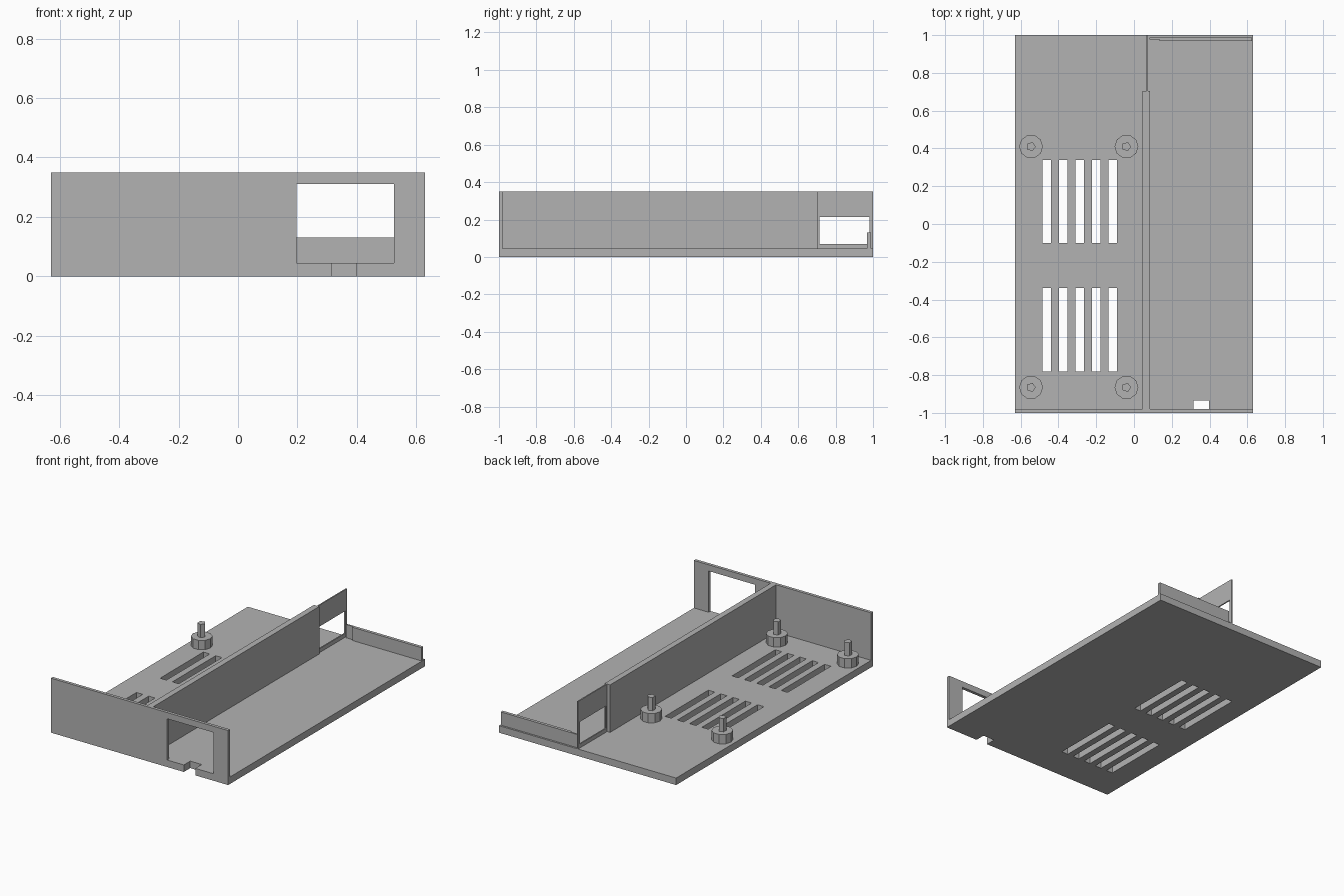
import bpy
from mathutils import Vector

default = bpy.data.objects.get("Cube")
if default:
    bpy.data.objects.remove(default, do_unlink=True)

grey = bpy.data.materials.new("plain grey")
grey.use_nodes = True
grey.diffuse_color = (0.45, 0.45, 0.45, 1)
grey.node_tree.nodes["Principled BSDF"].inputs["Base Color"].default_value = (0.45, 0.45, 0.45, 1)


def finish(obj, name):
    obj.name = obj.data.name = name
    obj.data.materials.append(grey)
    return obj


def box(name, x, y, z):
    """Box from three (low, high) ranges."""
    bpy.ops.mesh.primitive_cube_add(size=1)
    obj = bpy.context.object
    low, high = Vector((x[0], y[0], z[0])), Vector((x[1], y[1], z[1]))
    for v in obj.data.vertices:
        v.co = [low[i] + (v.co[i] + 0.5) * (high[i] - low[i]) for i in range(3)]
    return finish(obj, name)


def cylinder(name, sides, radius, x, y, z0, z1):
    bpy.ops.mesh.primitive_cylinder_add(vertices=sides, radius=radius, depth=z1 - z0,
                                        location=(x, y, (z0 + z1) / 2))
    obj = bpy.context.object
    # turn a corner towards +x
    obj.rotation_euler.z = -1.5707963
    return finish(obj, name)


def cut(target, *ranges):
    """Cut a box-shaped opening and discard the cutter."""
    cutter = box("cutter", *ranges)
    cutter.hide_render = True
    mod = target.modifiers.new("opening", 'BOOLEAN')
    mod.operation, mod.solver, mod.object = 'DIFFERENCE', 'EXACT', cutter
    bpy.context.view_layer.objects.active = target
    bpy.ops.object.modifier_apply(modifier=mod.name)
    bpy.data.objects.remove(cutter, do_unlink=True)


W, FLOOR, TOP = 0.63, 0.045, 0.35

# floor plate with two banks of vent slots
floor = box("floor_plate", (-W, W), (-0.98, 1), (0, FLOOR))
for y0 in (-0.78, -0.1):
    for i in range(5):
        x0 = -0.484 + i * 0.0875
        cut(floor, (x0, x0 + 0.045), (y0, y0 + 0.44), (-0.1, 0.1))

# front wall with socket opening
wall = box("front_wall", (-W, W), (-1, -0.98), (0, TOP))
cut(wall, (0.197, 0.525), (-1.1, -0.9), (FLOOR, 0.31))

# cable notch through wall and floor
for part in (floor, wall):
    cut(part, (0.315, 0.397), (-1.1, -0.935), (-0.1, FLOOR + 0.01))

# divider and its thin windowed extension
box("divider", (0.046, 0.084), (-0.98, 0.705), (FLOOR, TOP))
panel = box("divider_window_panel", (0.067, 0.075), (0.705, 1), (FLOOR, TOP))
cut(panel, (0, 0.2), (0.715, 0.982), (0.07, 0.213))

# low rear lip with a thinner end by the divider
box("rear_lip", (0.135, 0.625), (0.968, 0.988), (FLOOR, 0.13))
box("rear_lip_tab", (0.082, 0.135), (0.978, 0.988), (FLOOR, 0.13))

# board supports with locating pins
for side, x in (("right", -0.545), ("left", -0.04)):
    for end, y in (("front", -0.865), ("rear", 0.41)):
        cylinder(f"{end}_{side}_standoff", 10, 0.063, x, y, FLOOR, 0.105)
        cylinder(f"{end}_{side}_pin", 5, 0.025, x, y, 0.105, 0.19)
